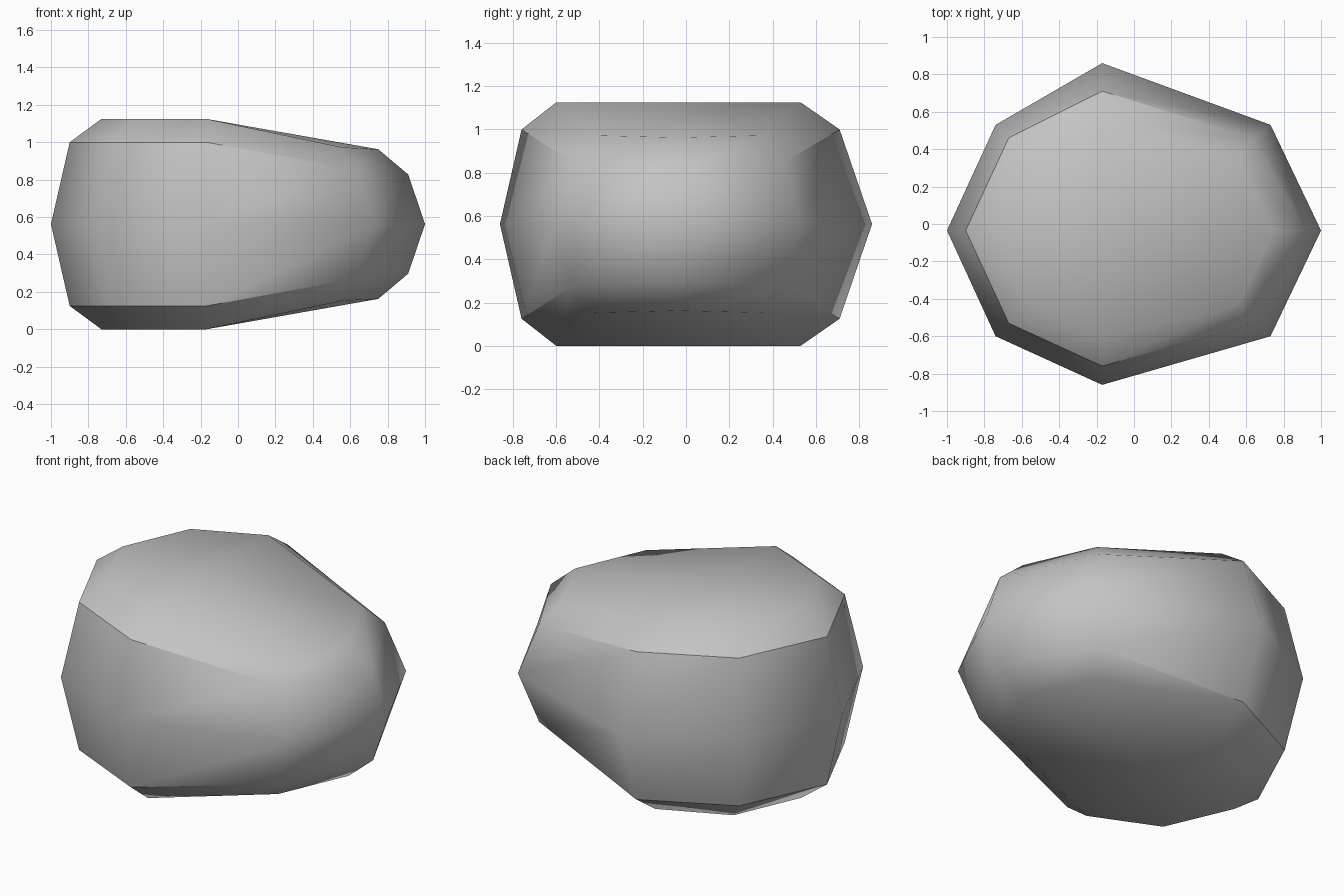
import bpy, bmesh

cube = bpy.data.objects.get("Cube")
if cube:
    bpy.data.objects.remove(cube, do_unlink=True)

MID_Z, MID_X, MID_Y = 0.5625, -0.17, -0.035


def ring(bm, side, xs, back, front, corner, heights):
    """Eight-sided ring; xs and heights run from the blunt end to the tapered end."""
    x0, x1, x2, x3 = xs
    wide, taper, tip = heights
    points = [
        (x0, MID_Y, wide), (x1, MID_Y - corner, wide), (MID_X, front, wide),
        (x2, MID_Y - corner, taper), (x3, MID_Y, tip), (x2, MID_Y + corner, taper),
        (MID_X, back, wide), (x1, MID_Y + corner, wide),
    ]
    return [bm.verts.new((x, y, MID_Z + side * z)) for x, y, z in points]


def shoulder(bm, side):
    return ring(bm, side, (-0.90, -0.67, 0.64, 0.91), 0.71, -0.76, 0.495, (0.4375, 0.29, 0.265))


def cap_rim(bm, side):
    return ring(bm, side, (-0.73, -0.56, 0.56, 0.75), 0.53, -0.60, 0.39, (0.5625, 0.41, 0.40))


bm = bmesh.new()

# Stacked rings from bottom to top
waist = ring(bm, 1, (-1.0, -0.74, 0.73, 1.0), 0.86, -0.86, 0.565, (0, 0, 0))
low, high = shoulder(bm, -1), shoulder(bm, 1)
base, top = cap_rim(bm, -1), cap_rim(bm, 1)
stack = [base, low, waist, high, top]
for a, b in zip(stack, stack[1:]):
    for i in range(8):
        j = (i + 1) % 8
        bm.faces.new((a[i], a[j], b[j], b[i]))

# Flat caps fanned around a centre point
for rim, side in ((base, -1), (top, 1)):
    centre = bm.verts.new((MID_X, MID_Y, MID_Z * (1 + side)))
    for i in range(8):
        bm.faces.new((rim[i], rim[(i + 1) % 8], centre))

bmesh.ops.recalc_face_normals(bm, faces=bm.faces)
for face in bm.faces:
    face.smooth = True

# Hard shoulder edges that fade out towards the tapered end
for loop in (low, high):
    for i in range(8):
        pair = (loop[i], loop[(i + 1) % 8])
        if min(v.co.x for v in pair) < 0:
            bm.edges.get(pair).smooth = False

mesh = bpy.data.meshes.new("boulder")
bm.to_mesh(mesh)
bm.free()
boulder = bpy.data.objects.new("boulder", mesh)
bpy.context.collection.objects.link(boulder)

# Stone material
stone = bpy.data.materials.new("stone grey")
stone.use_nodes = True
colour = (0.55, 0.55, 0.55, 1)
stone.diffuse_color = colour
shader = stone.node_tree.nodes["Principled BSDF"]
shader.inputs["Base Color"].default_value = colour
mesh.materials.append(stone)
